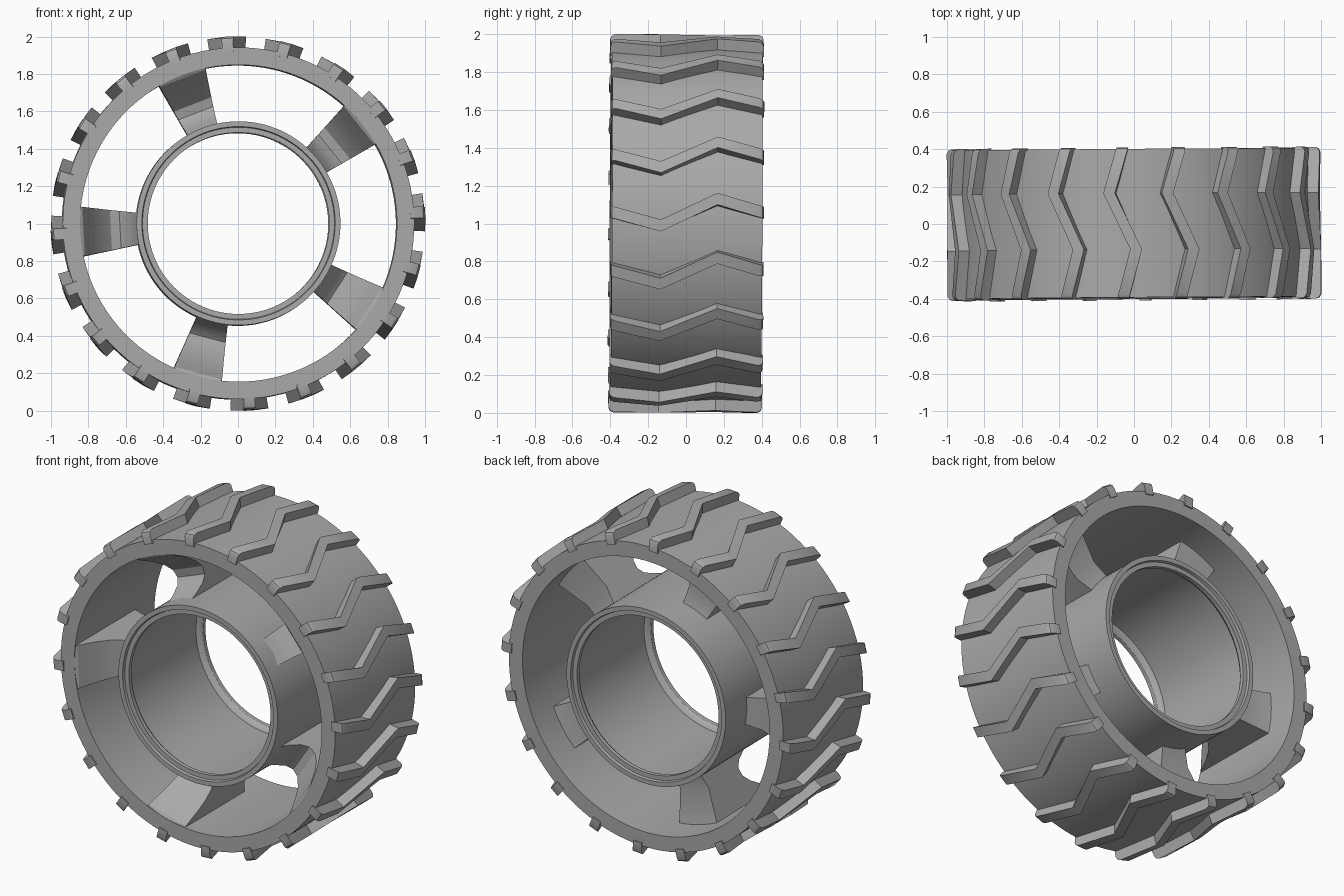
import bpy, bmesh
from math import sin, cos, radians

cube = bpy.data.objects.get("Cube")
if cube:
    bpy.data.objects.remove(cube, do_unlink=True)

grey = bpy.data.materials.new("plain grey")
grey.use_nodes = True
grey.diffuse_color = (0.4, 0.4, 0.4, 1)
grey.node_tree.nodes["Principled BSDF"].inputs["Base Color"].default_value = (0.4, 0.4, 0.4, 1)


def polar(r, y, degrees):
    a = radians(degrees)
    return (r * cos(a), y, r * sin(a))


def finish(bm, name):
    """Turn a bmesh into a wheel part, with the wheel's slight lean."""
    bmesh.ops.recalc_face_normals(bm, faces=bm.faces)
    mesh = bpy.data.meshes.new(name)
    bm.to_mesh(mesh)
    bm.free()
    mesh.materials.append(grey)
    obj = bpy.data.objects.new(name, mesh)
    bpy.context.collection.objects.link(obj)
    obj.location.z = 1
    obj.rotation_euler = (radians(-0.3), 0, radians(0.4))
    bpy.ops.object.select_all(action="DESELECT")
    obj.select_set(True)
    bpy.context.view_layer.objects.active = obj
    bpy.ops.object.shade_smooth_by_angle(angle=radians(30))
    return obj


def lathe(name, profile, segments=120):
    """Revolve a closed (radius, y) profile about the axle."""
    bm = bmesh.new()
    rings = [[bm.verts.new(polar(r, y, 360 * i / segments)) for r, y in profile]
             for i in range(segments)]
    n = len(profile)
    for i, ring in enumerate(rings):
        after = rings[(i + 1) % segments]
        for j in range(n):
            k = (j + 1) % n
            bm.faces.new((ring[j], ring[k], after[k], after[j]))
    return finish(bm, name)


def prism(bm, bottom, top):
    """Join two matching outlines into a solid."""
    a = [bm.verts.new(p) for p in bottom]
    b = [bm.verts.new(p) for p in top]
    bm.faces.new(a)
    bm.faces.new(b)
    for i in range(len(a)):
        j = (i + 1) % len(a)
        bm.faces.new((a[i], a[j], b[j], b[i]))


# Outer rim band
W = 0.397
lathe("tire_band", [(0.94, -W), (0.94, W), (0.847, W), (0.847, -W)])

# Hub sleeve with a stepped lip at each end
half = [(0.545, -W), (0.517, -W), (0.513, -0.38), (0.485, -0.38),
        (0.485, -0.355), (0.495, -0.34), (0.515, -0.33)]
lathe("hub_sleeve", half + [(r, -y) for r, y in reversed(half)])

# Five spokes with a scooped front
scoop = [(0.86, -W), (0.84, -0.385), (0.79, -0.28), (0.74, -0.2), (0.69, -0.15),
         (0.64, -0.14), (0.6, -0.17), (0.565, -0.24), (0.535, -0.32)]
back = [(0.535, 0.19), (0.65, 0.16), (0.86, 0.2)]
bm = bmesh.new()
for i in range(5):
    mid = 39 + 72 * i
    prism(bm, [polar(r, y, mid - 9) for r, y in scoop + back],
          [polar(r, y, mid + 9) for r, y in scoop + back])
finish(bm, "spokes")

# Twenty zigzag tread lugs: (y, swing in degrees, top radius)
path = [(-0.405, 0, 0.975), (-0.398, -0.1, 0.99), (-0.38, -0.35, 1), (-0.14, -4.1, 1),
        (0.16, 4.1, 1), (0.38, 0.35, 1), (0.398, 0.1, 0.99), (0.405, 0, 0.975)]
bm = bmesh.new()
for i in range(20):
    mid = 3.5 + 18 * i
    sections = []
    for y, swing, top in path:
        corners = [(0.92, -1.8), (top, -1.8), (top, 1.8), (0.92, 1.8)]
        sections.append([bm.verts.new(polar(r, y, mid + swing + d)) for r, d in corners])
    for s, t in zip(sections, sections[1:]):
        for j in range(4):
            k = (j + 1) % 4
            bm.faces.new((s[j], s[k], t[k], t[j]))
    bm.faces.new(sections[0])
    bm.faces.new(sections[-1])
finish(bm, "tread_lugs")
